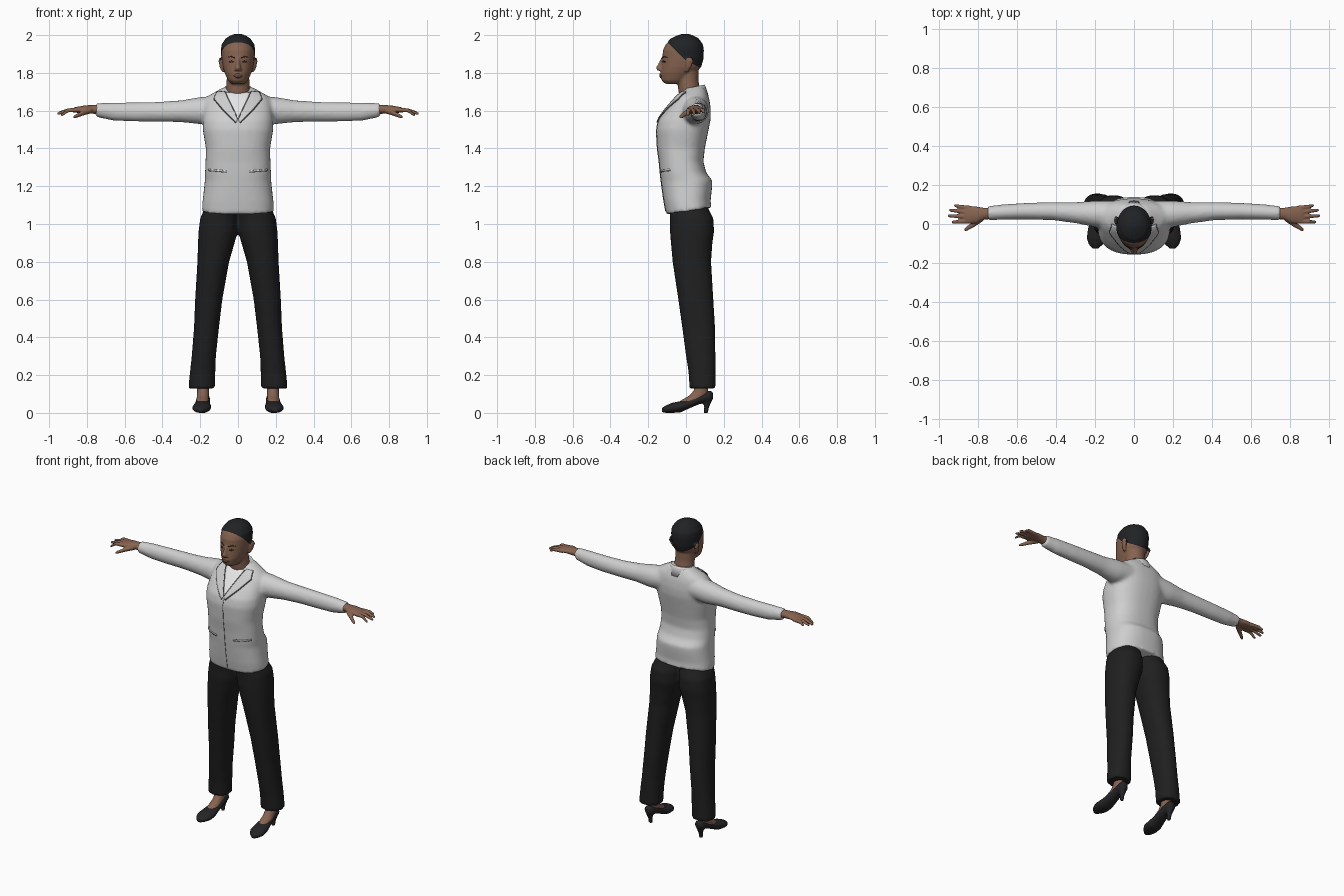
import bpy, bmesh, math
from mathutils import Vector
from mathutils.bvhtree import BVHTree

cube = bpy.data.objects.get("Cube")
if cube:
    bpy.data.objects.remove(cube, do_unlink=True)


def material(name, r, g, b):
    m = bpy.data.materials.new(name)
    m.use_nodes = True
    m.diffuse_color = (r, g, b, 1)
    bsdf = m.node_tree.nodes["Principled BSDF"]
    bsdf.inputs["Base Color"].default_value = (r, g, b, 1)
    bsdf.inputs["Roughness"].default_value = 0.8
    return m


SKIN = material("brown skin", .24, .125, .08)
HAIR = material("black hair", .015, .016, .018)
JACKET = material("light grey jacket", .62, .62, .62)
SHIRT = material("white shirt", .8, .8, .8)
SEAM = material("dark seam", .12, .12, .12)
TROUSER = material("black trousers", .014, .014, .015)
SHOE = material("black shoe", .018, .018, .02)
LIP = material("dark lips", .15, .06, .045)
EYE = material("dark eyes", .04, .022, .017)


def loft(bm, axis, sections, power=2.0, side=1, n=32):
    """Closed body through sections: position, centre a, centre b, radius a, radius b."""
    rings = []
    for t, ca, cb, ra, rb in sections:
        ring = []
        for i in range(n):
            c, s = math.cos(math.tau * i / n), math.sin(math.tau * i / n)
            a = ca + ra * math.copysign(abs(c) ** (2 / power), c)
            b = cb + rb * math.copysign(abs(s) ** (2 / power), s)
            x, y, z = {"x": (t, a, b), "y": (a, t, b), "z": (a, b, t)}[axis]
            ring.append(bm.verts.new((x * side, y, max(z, 0))))
        rings.append(ring)
    for lo, hi in zip(rings, rings[1:]):
        for i in range(n):
            bm.faces.new((lo[i], lo[(i + 1) % n], hi[(i + 1) % n], hi[i]))
    bm.faces.new(rings[0][::-1])
    bm.faces.new(rings[-1])


def finish(name, bm, mat, voxel=0, smooth=4):
    """Turn the bmesh into an object, fusing and smoothing its pieces."""
    bmesh.ops.recalc_face_normals(bm, faces=bm.faces)
    mesh = bpy.data.meshes.new(name)
    bm.to_mesh(mesh)
    bm.free()
    ob = bpy.data.objects.new(name, mesh)
    bpy.context.collection.objects.link(ob)
    if voxel:
        r = ob.modifiers.new("fuse", "REMESH")
        r.mode, r.voxel_size = "VOXEL", voxel
        s = ob.modifiers.new("soften", "SMOOTH")
        s.factor, s.iterations = .5, smooth
        dg = bpy.context.evaluated_depsgraph_get()
        baked = bpy.data.meshes.new_from_object(ob.evaluated_get(dg))
        ob.modifiers.clear()
        ob.data = baked
    ob.data.materials.clear()
    ob.data.materials.append(mat)
    for p in ob.data.polygons:
        p.use_smooth = True
        p.material_index = 0
    return ob


def along(path, t):
    f = t * (len(path) - 1)
    i = min(int(f), len(path) - 2)
    return Vector(path[i]).lerp(Vector(path[i + 1]), f - i)


def panel(name, target, edge_a, edge_b, mat, sides=(1,), lift=.002, n=20, m=8):
    """Thin plate between two (x, z) edges, laid on the front of the target."""
    me = target.data
    tree = BVHTree.FromPolygons([v.co for v in me.vertices], [p.vertices[:] for p in me.polygons])
    for side in sides:
        bm = bmesh.new()
        grid = []
        for i in range(n + 1):
            a, b = along(edge_a, i / n), along(edge_b, i / n)
            row = []
            for j in range(m + 1):
                x, z = a.lerp(b, j / m)
                hit, nor, _, _ = tree.ray_cast(Vector((x * side, -1, z)), Vector((0, 1, 0)))
                row.append(bm.verts.new(hit + nor * lift if hit else (x * side, 0, z)))
            grid.append(row)
        for r, q in zip(grid, grid[1:]):
            for j in range(m):
                bm.faces.new((r[j], r[j + 1], q[j + 1], q[j]))
        label = name if len(sides) == 1 else ("left_" if side > 0 else "right_") + name
        ob = finish(label, bm, mat)
        mod = ob.modifiers.new("thickness", "SOLIDIFY")
        mod.thickness, mod.offset = .004, 0


def line(name, target, path, mat, dx, dz, sides=(1,), lift=.002):
    panel(name, target, path, [(x + dx, z + dz) for x, z in path], mat, sides, lift, m=1)


def depth(z, front, back, rx):
    return (z, 0, (front + back) / 2, rx, (back - front) / 2)


# Jacket: torso and sleeves fused together
bm = bmesh.new()
loft(bm, "z", [depth(*s) for s in (
    (1.05, -.105, .135, .192), (1.12, -.118, .13, .188), (1.19, -.128, .138, .18),
    (1.23, -.133, .14, .176), (1.27, -.138, .108, .175), (1.33, -.143, .092, .172),
    (1.4, -.153, .1, .17), (1.5, -.158, .12, .187), (1.55, -.147, .13, .187),
    (1.6, -.112, .132, .183), (1.65, -.07, .126, .175), (1.68, -.045, .118, .155),
    (1.70, -.02, .108, .12), (1.725, .0, .1, .075))], 2.4)
for v in bm.verts:
    if v.co.z < 1.06:
        v.co.z += .15 * (v.co.y + .1)
for side in (1, -1):
    loft(bm, "x", [(.08, .05, 1.61, .07, .07), (.2, .052, 1.6, .068, .072),
                   (.3, .058, 1.597, .054, .058), (.42, .066, 1.594, .046, .053),
                   (.55, .066, 1.593, .043, .051), (.66, .062, 1.595, .04, .048),
                   (.755, .056, 1.603, .036, .036)], side=side)
jacket = finish("jacket", bm, JACKET, .011, 6)

# Collar stand, lighter at the front where the shirt shows
bm = bmesh.new()
loft(bm, "z", [(1.66, 0, .035, .1, .085), (1.71, 0, .035, .077, .07),
               (1.725, 0, .035, .07, .063), (1.705, 0, .035, .06, .055)])
for v in bm.verts:
    v.co.z += .2 * (v.co.y - .035)
collar = finish("collar", bm, JACKET)
collar.data.materials.append(SHIRT)
for p in collar.data.polygons:
    p.material_index = int(p.center.y < -.01 and abs(p.center.x) < .06)

# Shirt front, lapels, seam and pockets
both = (1, -1)
panel("shirt_front", jacket, [(-.068, 1.695), (0, 1.555)], [(.068, 1.695), (.002, 1.555)], SHIRT)
outer = [(.11, 1.695), (.125, 1.66), (.075, 1.6), (.01, 1.535)]
panel("lapel", jacket, [(.07, 1.7), (.05, 1.66), (.025, 1.61), (0, 1.555)], outer, JACKET, both, .005)
line("lapel_edge", jacket, outer, SEAM, .004, -.002, both, .003)
line("neckline_edge", jacket, [(.066, 1.695), (0, 1.555)], SEAM, .004, 0, both, .006)
line("front_seam", jacket, [(-.001, 1.535), (-.001, 1.07)], SEAM, .002, 0, lift=.0)
line("pocket_welt", jacket, [(.06, 1.275), (.155, 1.283)], SHIRT, 0, .008, both, .003)
line("pocket_shadow", jacket, [(.06, 1.272), (.155, 1.28)], SEAM, 0, .003, both, .001)

# Trousers
bm = bmesh.new()
for side in both:
    loft(bm, "z", [(.13, .192, .088, .071, .069), (.22, .187, .085, .067, .072),
                   (.3, .181, .078, .064, .078), (.45, .167, .067, .066, .087),
                   (.6, .155, .052, .072, .093), (.8, .131, .031, .084, .102),
                   (.9, .115, .03, .097, .11), (.96, .105, .032, .104, .117),
                   (1.03, .1, .03, .1, .115), (1.1, .085, .01, .085, .1)], 2.2, side)
trousers = finish("trousers", bm, TROUSER, .01, 4)

# Head and neck fused, with nose, ears and lips
bm = bmesh.new()
loft(bm, "z", [depth(*s) for s in (
    (1.742, -.11, -.01, .035), (1.76, -.13, .02, .053), (1.8, -.134, .055, .071),
    (1.83, -.131, .078, .08), (1.87, -.127, .09, .086), (1.92, -.122, .093, .089),
    (1.95, -.108, .088, .085), (1.98, -.08, .067, .065), (1.995, -.05, .04, .042),
    (2.005, -.02, .012, .015))])
loft(bm, "z", [(1.62, 0, .04, .075, .06), (1.7, 0, .018, .064, .058),
               (1.76, 0, .01, .06, .056), (1.83, 0, .005, .06, .06)])
loft(bm, "z", [(1.88, 0, -.12, .008, .012), (1.845, 0, -.13, .011, .019),
               (1.825, 0, -.135, .017, .026), (1.812, 0, -.13, .02, .02)], n=16)
loft(bm, "z", [(1.775, 0, -.125, .014, .012), (1.785, 0, -.127, .024, .015),
               (1.797, 0, -.125, .018, .012)], n=16)
for side in both:
    loft(bm, "z", [(1.805, .078, .004, .008, .01), (1.83, .088, .012, .009, .016),
                   (1.86, .092, .018, .01, .022), (1.878, .09, .016, .008, .014)], side=side, n=16)
head = finish("head", bm, SKIN, .006, 4)

# Hair: cut along two hairline planes and raised slightly
def hairline(y):
    return max(1.955 - (y + .09), 1.865 - .5 * y)

head.data.materials.append(HAIR)
bm = bmesh.new()
bm.from_mesh(head.data)
for point, slope in (((0, -.09, 1.955), 1), ((0, 0, 1.865), .5)):
    bmesh.ops.bisect_plane(bm, geom=bm.verts[:] + bm.edges[:] + bm.faces[:],
                           plane_co=point, plane_no=Vector((0, slope, 1)))
for f in bm.faces:
    c = f.calc_center_median()
    f.material_index = int(c.z > hairline(c.y) and abs(c.x) < .094)
    f.smooth = True
bm.normal_update()
for v in bm.verts:
    if v.co.z > hairline(v.co.y) + .004:
        v.co += v.normal * .002
bm.to_mesh(head.data)
bm.free()

# Facial details
panel("brow", head, [(.016, 1.882), (.038, 1.89), (.058, 1.881)],
      [(.016, 1.877), (.038, 1.884), (.058, 1.88)], EYE, both, .0, m=1)
panel("eye", head, [(.02, 1.858), (.034, 1.865), (.05, 1.859)],
      [(.02, 1.858), (.034, 1.854), (.05, 1.858)], EYE, both, .0, m=2)
panel("lips", head, [(-.025, 1.786), (-.008, 1.795), (.008, 1.795), (.025, 1.786)],
      [(-.025, 1.785), (-.008, 1.775), (.008, 1.775), (.025, 1.785)], LIP, lift=.0, m=4)

for side, label in ((1, "left_"), (-1, "right_")):
    # Hand with four fingers and a thumb
    bm = bmesh.new()
    loft(bm, "x", [(.71, .056, 1.604, .03, .026), (.77, .053, 1.607, .03, .023),
                   (.81, .047, 1.608, .043, .02), (.86, .047, 1.604, .046, .015),
                   (.875, .047, 1.602, .042, .011)], side=side)
    for y0, y1, x1, z1 in ((.083, .095, .925, 1.592), (.061, .071, .95, 1.59),
                           (.037, .042, .957, 1.585), (.014, .01, .937, 1.578)):
        loft(bm, "x", [(.84, y0, 1.604, .011, .012), (.9, (y0 + y1) / 2, 1.602, .0105, .011),
                       (x1 - .006, y1, z1, .008, .008), (x1, y1, z1, .005, .005)], side=side, n=12)
    loft(bm, "x", [(.775, .035, 1.602, .02, .016), (.82, .002, 1.588, .017, .014),
                   (.86, -.024, 1.57, .012, .01), (.872, -.03, 1.565, .007, .006)], side=side, n=12)
    finish(label + "hand", bm, SKIN, .0045, 2)

    # Bare ankle and instep
    bm = bmesh.new()
    loft(bm, "z", [(.045, .19, .0, .03, .045), (.065, .188, .025, .034, .055),
                   (.09, .186, .065, .032, .05), (.12, .185, .08, .031, .038),
                   (.18, .185, .085, .034, .036)], side=side)
    finish(label + "ankle", bm, SKIN, .008, 3)

    # Pointed shoe with a slim heel
    bm = bmesh.new()
    loft(bm, "y", [(.143, .184, .09, .014, .02), (.125, .184, .088, .031, .031),
                   (.07, .184, .073, .036, .027), (.02, .187, .05, .04, .025),
                   (-.03, .19, .032, .048, .03), (-.075, .193, .026, .05, .027),
                   (-.105, .196, .02, .037, .02), (-.127, .198, .015, .014, .012)], side=side)
    loft(bm, "z", [(0, .184, .105, .012, .011), (.03, .184, .109, .013, .013),
                   (.06, .184, .113, .022, .022), (.085, .184, .115, .028, .026)], side=side)
    finish(label + "shoe", bm, SHOE, .006, 2)
